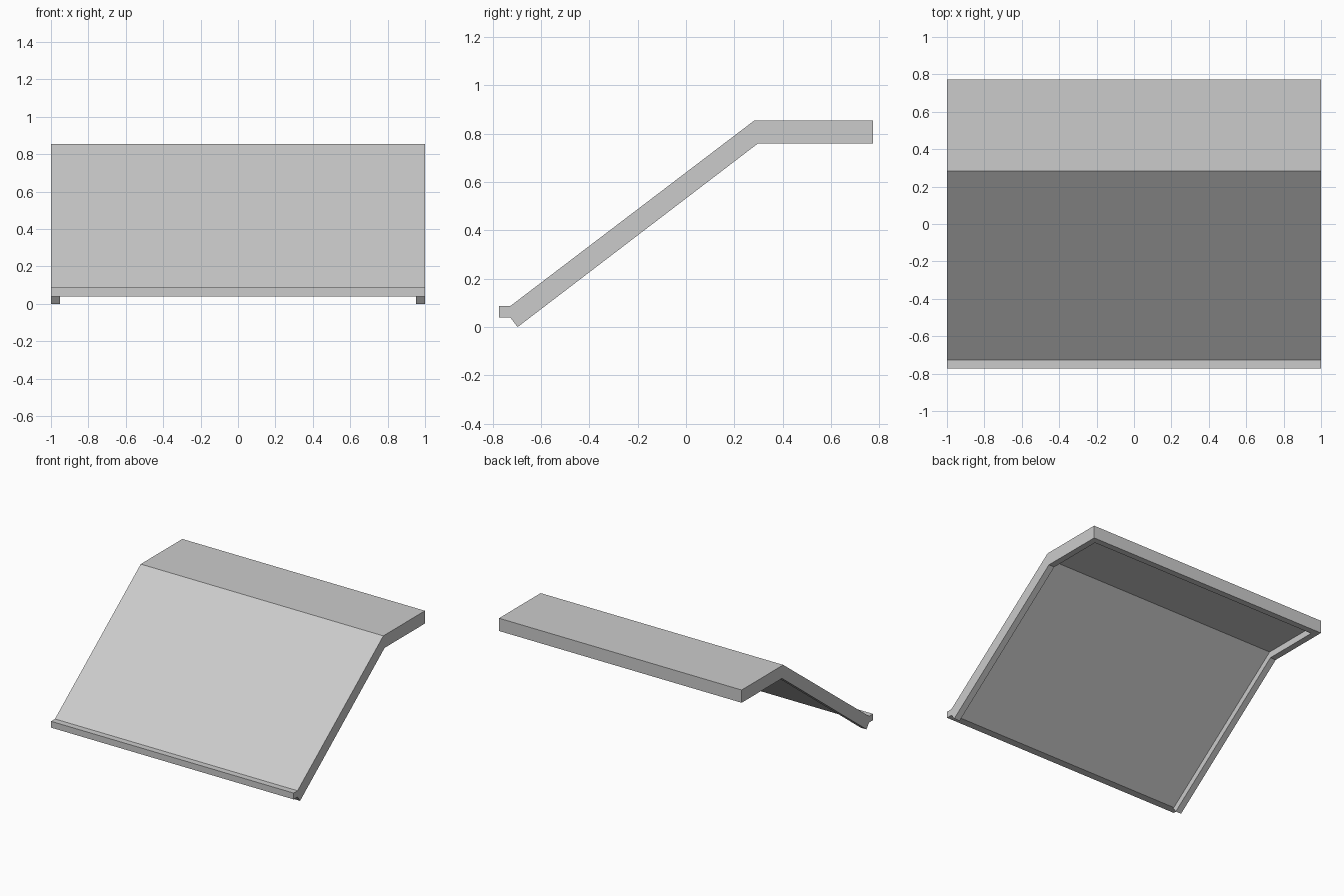
import bpy
import bmesh

default = bpy.data.objects.get("Cube")
if default:
    bpy.data.objects.remove(default, do_unlink=True)

HALF_WIDTH = 1.0
RIM = 0.047


def prism(name, profile, half_width):
    """Extrude a (y, z) profile symmetrically along x."""
    bm = bmesh.new()
    face = bm.faces.new([bm.verts.new((-half_width, y, z)) for y, z in profile])
    grown = bmesh.ops.extrude_face_region(bm, geom=[face])["geom"]
    verts = [v for v in grown if isinstance(v, bmesh.types.BMVert)]
    bmesh.ops.translate(bm, verts=verts, vec=(2 * half_width, 0, 0))
    bmesh.ops.recalc_face_normals(bm, faces=bm.faces)
    mesh = bpy.data.meshes.new(name)
    bm.to_mesh(mesh)
    bm.free()
    obj = bpy.data.objects.new(name, mesh)
    bpy.context.collection.objects.link(obj)
    return obj


# Material
grey = bpy.data.materials.new("light_grey")
grey.use_nodes = True
grey.diffuse_color = (0.6, 0.6, 0.6, 1)
grey.node_tree.nodes["Principled BSDF"].inputs["Base Color"].default_value = grey.diffuse_color

# Solid panel: front lip, long slope, flat top ledge
panel = prism("sloped_panel", [
    (-0.773, 0.087), (-0.727, 0.087), (0.283, 0.855), (0.773, 0.855),
    (0.773, 0.76), (0.298, 0.76), (-0.697, 0.0), (-0.727, 0.04), (-0.773, 0.04),
], HALF_WIDTH)
panel.data.materials.append(grey)

# Hollow underside, leaving side rims and a back rim
cutter = prism("underside_cutter", [
    (0.773 - RIM, 0.808), (0.29, 0.808), (-0.717, 0.04), (-0.727, 0.04),
    (-0.727, -0.2), (0.773 - RIM, -0.2),
], HALF_WIDTH - RIM)
cutter.hide_render = True

hollow = panel.modifiers.new("hollow", "BOOLEAN")
hollow.operation = "DIFFERENCE"
hollow.solver = "EXACT"
hollow.object = cutter
bpy.context.view_layer.objects.active = panel
panel.select_set(True)
bpy.ops.object.modifier_apply(modifier=hollow.name)
bpy.data.objects.remove(cutter, do_unlink=True)
